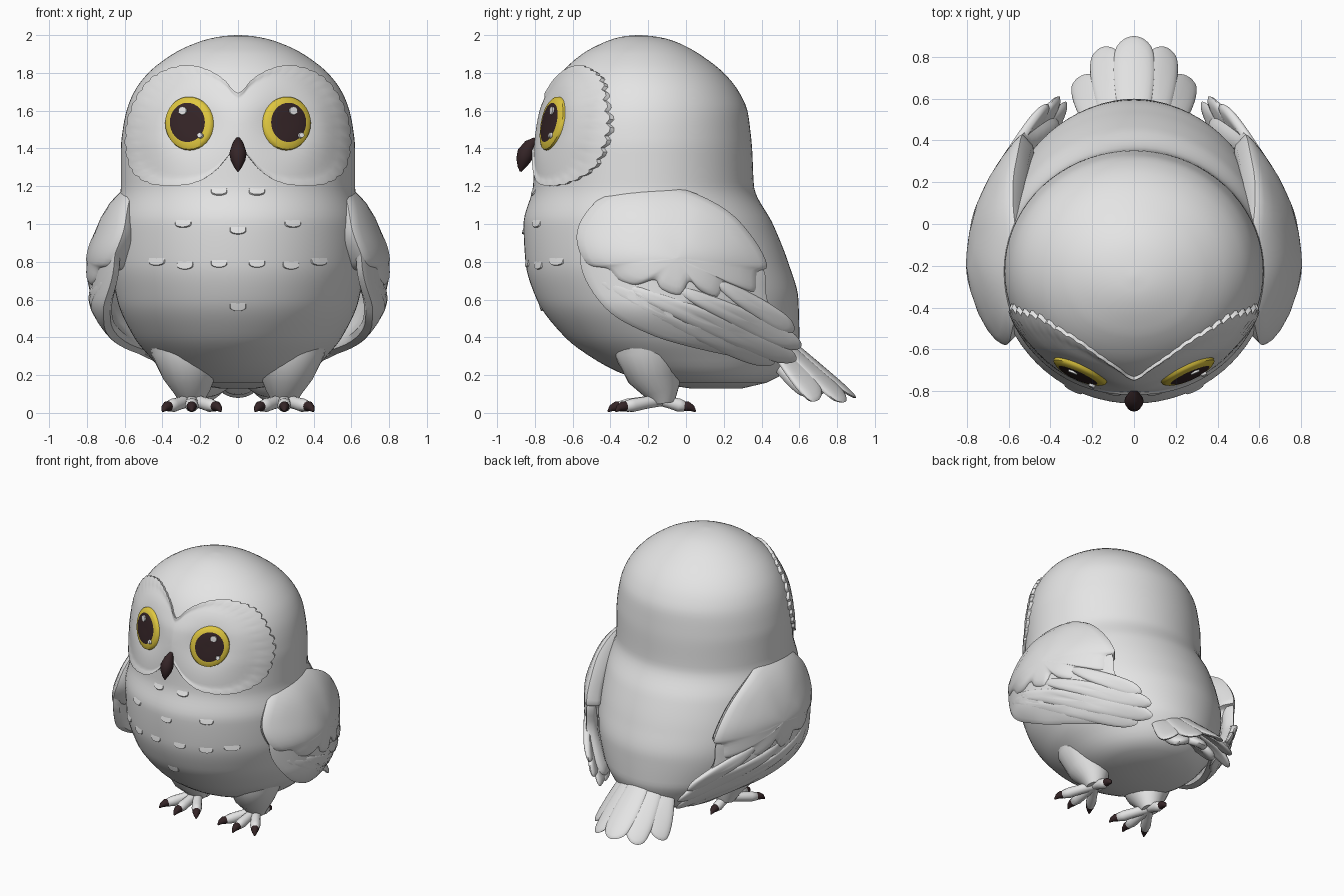
import bpy, bmesh, math
from mathutils import Vector as V

if "Cube" in bpy.data.objects:
    bpy.data.objects.remove(bpy.data.objects["Cube"])


def material(name, rgb):
    m = bpy.data.materials.new(name)
    m.diffuse_color = (*rgb, 1)
    m.use_nodes = True
    m.node_tree.nodes["Principled BSDF"].inputs["Base Color"].default_value = m.diffuse_color
    return m


WHITE = material("white plumage", (.78, .78, .78))
YELLOW = material("yellow iris", (.74, .57, .05))
DARK = material("dark brown horn", (.035, .018, .02))


def interp(table, v, col):
    """Smooth monotone interpolation of one column of a table."""
    n = len(table)
    v = min(max(v, table[0][0]), table[-1][0])
    i = max(k for k in range(n - 1) if table[k][0] <= v)
    sec = lambda k: (table[k + 1][col] - table[k][col]) / (table[k + 1][0] - table[k][0])

    def slope(k):
        if k == 0 or k == n - 1:
            return sec(min(k, n - 2))
        a, b = sec(k - 1), sec(k)
        return 2 * a * b / (a + b) if a * b > 0 else 0
    h = table[i + 1][0] - table[i][0]
    t = (v - table[i][0]) / h
    return ((2*t**3 - 3*t*t + 1) * table[i][col] + (t**3 - 2*t*t + t) * h * slope(i)
            + (3*t*t - 2*t**3) * table[i + 1][col] + (t**3 - t*t) * h * slope(i + 1))


def finish(name, bm, mats):
    bmesh.ops.recalc_face_normals(bm, faces=bm.faces)
    me = bpy.data.meshes.new(name)
    bm.to_mesh(me)
    bm.free()
    for m in mats:
        me.materials.append(m)
    ob = bpy.data.objects.new(name, me)
    bpy.context.collection.objects.link(ob)
    bpy.ops.object.select_all(action='DESELECT')
    ob.select_set(True)
    bpy.context.view_layer.objects.active = ob
    bpy.ops.object.shade_smooth_by_angle(angle=math.radians(45))
    return ob


def skin(name, rings, mats, inner=0):
    """Loft closed rings of points; the first `inner` bands use material 1."""
    bm = bmesh.new()
    loops = [[bm.verts.new(p) for p in r] for r in rings]
    n = len(loops[0])
    for k, (a, b) in enumerate(zip(loops, loops[1:])):
        for i in range(n):
            f = bm.faces.new((a[i], a[(i + 1) % n], b[(i + 1) % n], b[i]))
            f.material_index = 1 if k < inner else 0
    for k, loop in enumerate((loops[0], loops[-1])):
        bm.faces.new(loop).material_index = 1 if inner and k == 0 else 0
    return finish(name, bm, mats)


def smooth(pts, steps=5):
    """Closed Catmull-Rom outline through 2D points."""
    out, n = [], len(pts)
    for i in range(n):
        a, b, c, d = (V(pts[(i + k) % n]) for k in (-1, 0, 1, 2))
        for s in range(steps):
            t = s / steps
            out.append(.5 * (2*b + (c - a)*t + (2*a - 5*b + 4*c - d)*t*t + (3*b - a - 3*c + d)*t**3))
    return out


def plate(name, outline, surf, pivot, profile, side=1, mats=(WHITE,), inner=0, slant=0):
    """Curved plate: outline mapped on a surface, profile = (radius factor, height)."""
    c = sum(outline, V((0, 0))) / len(outline)
    rings = []
    for t, h in profile:
        ring = []
        for q in outline:
            q = c + (q - c) * max(t, .01)
            p = surf(*q)
            p = p + (p - V(pivot)).normalized() * (h - slant * (q.y - c.y))
            ring.append((p.x * side, p.y, p.z))
        rings.append(ring)
    return skin(name, rings, mats, inner)


def tube(name, pts, radii, mat, n=14):
    rings = []
    pts = [V(p) for p in pts]
    for i, p in enumerate(pts):
        d = (pts[min(i + 1, len(pts) - 1)] - pts[max(i - 1, 0)]).normalized()
        w = d.cross(V((1, 0, 0))).normalized()
        u = w.cross(d)
        rings.append([p + radii[i] * (u * math.cos(math.tau * k / n) + w * math.sin(math.tau * k / n))
                      for k in range(n)])
    return skin(name, rings, [mat])


def feather(root, tip, width):
    r, ax = V(root), V(tip) - V(root)
    nrm = V((-ax.y, ax.x)).normalized() * width
    half = [(0, .3), (.25, .75), (.6, 1), (.85, .92), (.96, .55)]
    return smooth([r + ax*t + nrm*w for t, w in half] + [r + ax]
                  + [r + ax*t - nrm*w for t, w in half[::-1]], 4)


# body and head: z, front y, back y, half width
BODY = [(.13, .02, .30, .10), (.15, -.14, .40, .26), (.2, -.32, .50, .37), (.3, -.51, .57, .47),
        (.4, -.64, .60, .55), (.6, -.79, .595, .64), (.8, -.85, .54, .67), (1, -.86, .46, .66),
        (1.2, -.81, .36, .62), (1.4, -.80, .35, .62), (1.5, -.79, .34, .61), (1.6, -.77, .325, .59),
        (1.7, -.725, .28, .55), (1.8, -.66, .20, .475), (1.9, -.55, .07, .345),
        (1.95, -.46, -.02, .245), (1.98, -.385, -.10, .155), (1.995, -.32, -.18, .075), (2, -.26, -.24, .01)]


def body_point(theta, z):
    f, b, w = (interp(BODY, z, k) for k in (1, 2, 3))
    p = V((w * math.sin(theta), (f + b)/2 - (b - f)/2 * math.cos(theta), z))
    if math.cos(theta) > 0:  # shallow eye sockets
        p.y += .045 * math.exp(-((abs(p.x) - .25)**2 + (z - 1.53)**2) / .022)
    return p


def front(x, z):
    return body_point(math.asin(max(-.97, min(.97, x / interp(BODY, z, 3)))), z)


zs = [.13 + 1.77 * i / 60 for i in range(60)] + [1.9 + .1 * math.sin(i * math.pi / 20) for i in range(11)]
skin("body_and_head", [[body_point(math.tau * k / 72, z) for k in range(72)] for z in zs], [WHITE])

# wing surface: width by height, then narrowing toward the back
WIDE = [(.25, .53), (.4, .68), (.6, .775), (.8, .775), (1, .71), (1.1, .655), (1.2, .57)]
BEND = [(-.6, .82), (-.4, .94), (-.2, 1), (0, .97), (.2, .87), (.4, .71), (.62, .55)]


def wing(y, z):
    return V((interp(WIDE, z, 1) * interp(BEND, y, 1), y, z))


def dome(h, d):
    """Rounded plate section from the middle, round the rim and back underneath."""
    return [(0, h), (.3, h), (.55, h*.97), (.75, h*.88), (.9, h*.65), (.97, h*.35), (1, 0),
            (.97, -d*.6), (.85, -d), (.5, -d), (0, -d)]


COVERT = [(-.4, 1.17), (-.53, 1.06), (-.58, .93), (-.53, .79), (-.42, .76), (-.36, .7), (-.27, .675),
          (-.17, .7), (-.13, .65), (-.03, .62), (.02, .69), (.08, .64), (.17, .61), (.21, .68),
          (.28, .66), (.37, .64), (.38, .74), (.43, .78), (.36, .92), (.22, 1.07), (0, 1.18), (-.2, 1.2)]
LOWER = [(-.5, .95), (-.56, .85), (-.53, .7), (-.4, .53), (-.2, .42), (0, .355), (.3, .29),
         (.46, .28), (.53, .36), (.43, .6), (.38, .8), (0, .98)]
WP, HEAD = (-.2, -.1, .6), (0, -.2, 1.4)
circle = lambda x, z, r, e=1: [V((x + r*math.cos(a*math.tau/32), z + r*e*math.sin(a*math.tau/32)))
                               for a in range(32)]

# heart-shaped face disc with a raised notched rim
HALF = [(.08, 1.765), (.17, 1.815), (.27, 1.835), (.38, 1.81), (.47, 1.755), (.54, 1.655),
        (.585, 1.53), (.59, 1.4), (.56, 1.285), (.48, 1.22), (.36, 1.2), (.22, 1.22), (.12, 1.28),
        (.05, 1.36)]
mask = smooth([(0, 1.69)] + HALF + [(0, 1.41)] + [(-x, z) for x, z in HALF[::-1]], 6)
mid = sum(mask, V((0, 0))) / len(mask)
mask = [mid + (q - mid) * (1 if i % 3 else .986) for i, q in enumerate(mask)]
plate("face_disc", mask, front, HEAD, [(i * .05, .007) for i in range(18)]
      + [(.9, .01), (.95, .017), (.985, .018), (1, -.012)])

for s, side in ((1, "right"), (-1, "left")):
    # wings: flight feather layer, long feathers, scalloped shoulder layer
    plate(side + "_wing_lower", smooth(LOWER), wing, WP, dome(.012, .07), s)
    for i, (a, b, w) in enumerate([((-.46, .7), (.47, .265), .07), ((-.3, .66), (.585, .28), .065),
                                   ((-.05, .66), (.61, .35), .06), ((.15, .7), (.57, .43), .055)]):
        plate(f"{side}_flight_feather_{i}", feather(a, b, w), wing, WP, dome(.014 + .004*i, .022), s)
    plate(side + "_wing_shoulder", smooth(COVERT, 4), wing, WP, dome(.03, .12), s)

    # eye: dark pupil rings inside a yellow iris, two highlights
    plate(side + "_eye", circle(.253, 1.53, .127, 1.12), front, HEAD,
          [(0, .046), (.25, .045), (.5, .041), (.69, .035), (.85, .028), (.95, .019), (1, .002)],
          s, (YELLOW, DARK), 3)
    for x, z, r in ((.272, 1.585, .024), (.25 + .062*s, 1.465, .015)):
        plate(side + "_eye_highlight", circle(x, z, r), front, HEAD,
              [(0, .05), (.8, .049), (1, .03)], s)

    # legs and feet
    tube(side + "_leg", [(s*.27, -.17, .44), (s*.265, -.19, .32), (s*.255, -.165, .2), (s*.245, -.13, .12),
                         (s*.245, -.12, .05)], [.21, .195, .145, .1, .06], WHITE, 24)
    for i, (tx, ty) in enumerate([(.13, -.31), (.245, -.34), (.36, -.31), (.245, -.02)]):
        a, t = V((s*.245, -.13, .07)), V((s*tx, ty, .035))
        d = (t - a).normalized()
        d.z = 0
        tube(f"{side}_toe_{i}", [a, a.lerp(t, .5), a.lerp(t, .85), t + d*.012, t + d*.025],
             [.035, .033, .036, .028, .01], WHITE)
        tube(f"{side}_claw_{i}", [t - d*.005, t + d*.03, t + d*.055 - V((0, 0, .01)), t + d*.075 - V((0, 0, .028))],
             [.026, .027, .018, .004], DARK)

# beak
tube("beak", [(0, -.795, 1.45), (0, -.825, 1.42), (0, -.848, 1.375), (0, -.862, 1.335), (0, -.872, 1.3),
              (0, -.876, 1.277)], [.012, .032, .046, .038, .02, .004], DARK, 16)


# tail fan over a shorter layer underneath
def fan(drop):
    return lambda x, y: V((x, y, .42 - (y - .5)*.85 - 2.2*x*x - drop))


for i, (x, y) in enumerate([(0, .90), (.14, .85), (-.14, .85), (.24, .715), (-.24, .715)]):
    plate(f"tail_feather_{i}", feather((x*.6, .4), (x, y), .1 if i == 0 else .085),
          fan(.012*((i + 1)//2)), (0, .3, -.3), dome(.016, .018))
for i, x in enumerate((0, .12, -.12)):
    plate(f"under_tail_feather_{i}", feather((x*.6, .36), (x, .73 - abs(x)*.4), .085),
          fan(.12 + .08*abs(x)), (0, .3, -.3), dome(.03, .035))

# small breast feather tips, rising out of the plumage only at the lower end
for x, z in [(0, .945), (.29, .98), (-.29, .98), (.1, 1.15), (-.1, 1.15), (.28, .76), (-.28, .76),
             (.1, .77), (-.1, .77), (.43, .78), (-.43, .78), (0, .54)]:
    plate("breast_feather", feather((x, z + .09), (x, z), .045), front, (0, -.2, .9),
          [(0, 0), (.6, 0), (.9, .0), (1, -.008)], slant=.28)
